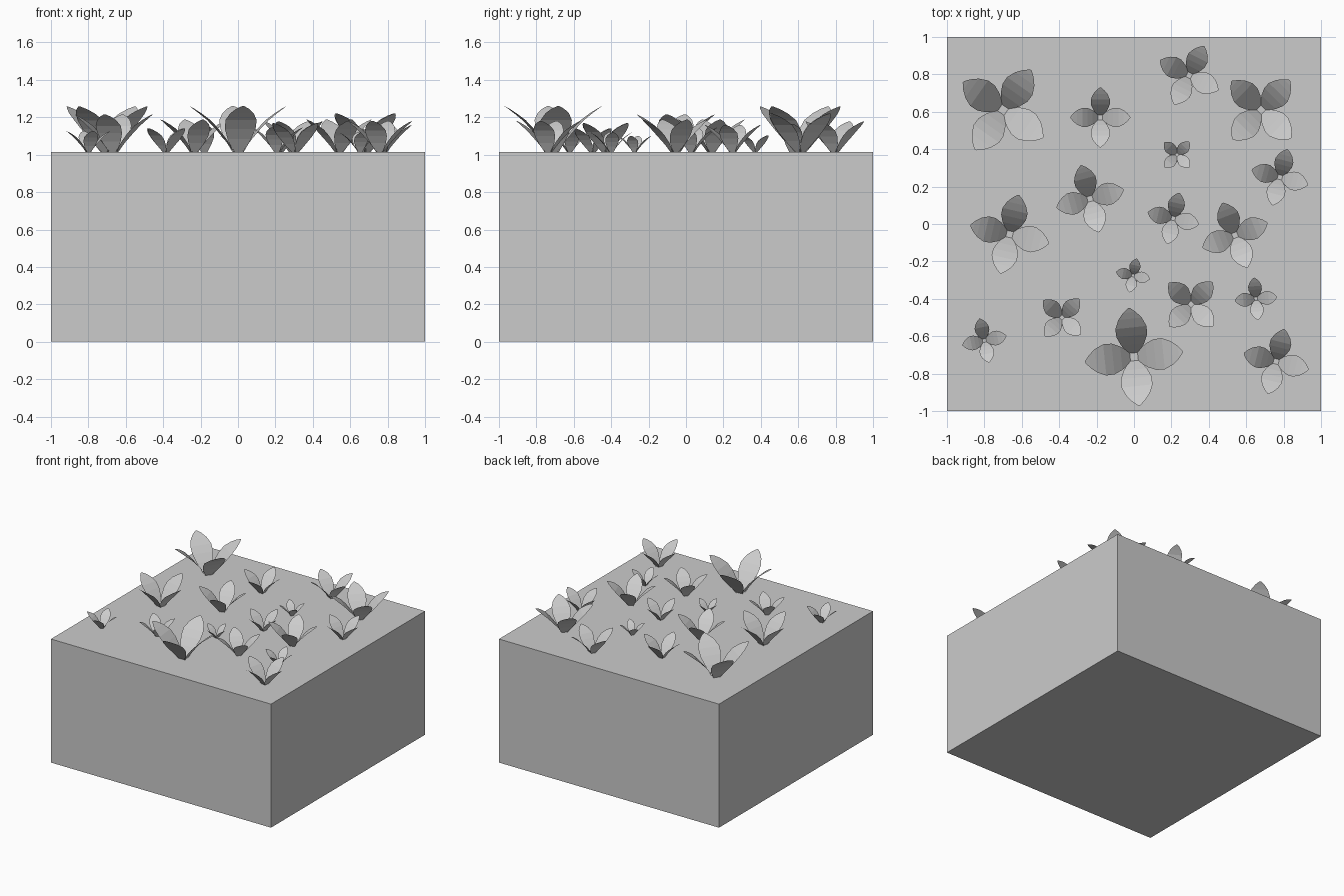
import bpy, bmesh
from math import cos, sin, radians, pi

if "Cube" in bpy.data.objects:
    bpy.data.objects.remove(bpy.data.objects["Cube"])

TOP = 1.015

# soil block
bpy.ops.mesh.primitive_cube_add(size=1, location=(0, 0, TOP / 2))
block = bpy.context.object
block.name = "ground_block"
block.scale = (2, 2, TOP)

# leaf rows for a unit-radius sprout: distance out, height, half width
LEAF = [(0.08, 0.0, 0.11), (0.26, 0.26, 0.24), (0.43, 0.47, 0.315), (0.60, 0.65, 0.32),
        (0.78, 0.79, 0.24), (0.91, 0.88, 0.13), (1.0, 0.935, 0.02)]

# sprouts: x, y, radius, turn in degrees
SPROUTS = [
    (-0.70, 0.61, 0.26, 55), (-0.18, 0.57, 0.16, 0), (0.295, 0.795, 0.175, -27),
    (0.68, 0.61, 0.22, 46), (0.23, 0.37, 0.095, 46), (0.78, 0.25, 0.155, -15),
    (-0.235, 0.135, 0.185, 15), (-0.665, -0.055, 0.215, -13), (0.21, 0.03, 0.14, -13),
    (0.54, -0.06, 0.185, 21), (-0.005, -0.275, 0.092, -12), (-0.385, -0.50, 0.135, 47),
    (0.00, -0.71, 0.262, 6), (0.305, -0.43, 0.165, 46), (0.652, -0.40, 0.113, 5),
    (0.76, -0.735, 0.178, -14), (-0.80, -0.623, 0.12, 12)]


def add_sprout(index, x, y, radius, turn):
    """Four flat-faceted leaves flaring from a shared base."""
    bm = bmesh.new()
    for k in range(4):
        a = radians(turn) + k * pi / 2
        rows = []
        for r, z, w in LEAF:
            rows.append([bm.verts.new((radius * (r * cos(a) - s * w * sin(a)),
                                       radius * (r * sin(a) + s * w * cos(a)),
                                       radius * z)) for s in (-1, 1)])
        for low, high in zip(rows, rows[1:]):
            bm.faces.new((low[0], low[1], high[1], high[0]))
    # inner (upper) side is the face front
    for f in bm.faces:
        f.normal_update()
        if f.normal.z < 0:
            f.normal_flip()
    mesh = bpy.data.meshes.new(f"sprout_{index:02d}")
    bm.to_mesh(mesh)
    bm.free()
    ob = bpy.data.objects.new(f"sprout_{index:02d}", mesh)
    ob.location = (x, y, TOP)
    bpy.context.collection.objects.link(ob)


for i, sprout in enumerate(SPROUTS, 1):
    add_sprout(i, *sprout)
